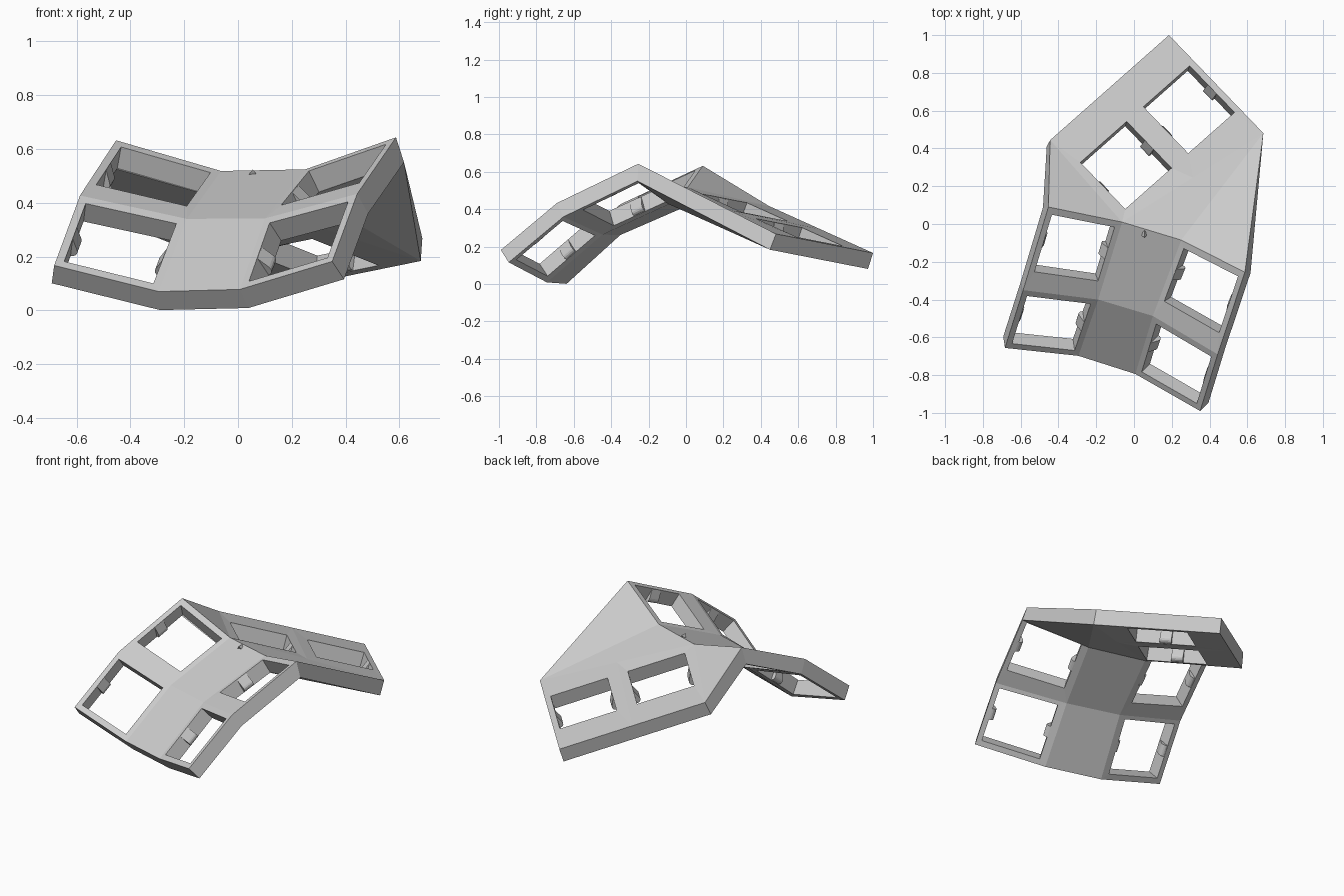
import bpy, bmesh, math
from mathutils import Vector as V, Matrix

if "Cube" in bpy.data.objects:
    bpy.data.objects.remove(bpy.data.objects["Cube"])

THICK = 0.09
grey = bpy.data.materials.new("plain_grey")
grey.use_nodes = True
COLOUR = (0.6, 0.6, 0.6, 1)
grey.diffuse_color = COLOUR
grey.node_tree.nodes["Principled BSDF"].inputs["Base Color"].default_value = COLOUR


def finish(bm, name):
    mesh = bpy.data.meshes.new(name)
    bm.to_mesh(mesh)
    bm.free()
    mesh.materials.append(grey)
    ob = bpy.data.objects.new(name, mesh)
    bpy.context.collection.objects.link(ob)
    return ob


# Column edges, front to back: outer and inner edge of each column
left_out = [V((-.683, -.656, .167)), V((-.587, -.35, .427)), V((-.453, .09, .632))]
left_in = [V((-.294, -.698, .07)), V((-.19, -.40, .34)), V((-.063, .01, .518))]
right_in = [V((.007, -.794, .078)), V((.1, -.487, .342)), V((.25, -.085, .524))]
right_out = [V((.35, -.99, .182)), V((.443, -.69, .433)), V((.587, -.255, .643))]

# Rear plate corners
rear_left, rear_back, rear_right = V((-.444, .444, .417)), V((.185, 1, .166)), V((.685, .481, .268))
u, v = rear_back - rear_left, rear_right - rear_back
mid_out = (rear_left + rear_back) / 2
mid_in = (left_in[2] + rear_right) / 2

shell, nubs = bmesh.new(), bmesh.new()
cache = {}


def vert(p):
    key = tuple(round(c, 4) for c in p)
    if key not in cache:
        cache[key] = shell.verts.new(p)
    return cache[key]


def face(*pts):
    shell.faces.new([vert(p) for p in pts])


def nub(mid, inward, up):
    """Clip bump: a rounded wedge on a hole wall."""
    side = up.cross(inward).normalized()
    up = inward.cross(side).normalized()
    r, drop = 0.024, THICK - 0.026
    prof = [(-.01, -.004), (0, -.004)]
    prof += [(r * math.cos(a), -drop + r * math.sin(a))
             for a in (math.radians(d) for d in range(25, -91, -23))]
    prof += [(-.01, -THICK)]
    ends = [[nubs.verts.new(mid + inward * x + up * z + side * w) for x, z in prof]
            for w in (-.034, .034)]
    nubs.faces.new(ends[0])
    nubs.faces.new(ends[1][::-1])
    for i in range(len(prof)):
        j = (i + 1) % len(prof)
        nubs.faces.new((ends[0][j], ends[0][i], ends[1][i], ends[1][j]))


def frame(outer, hole):
    """Four-sided border around a square opening; corners run counter-clockwise.
    Bumps sit on the second and fourth walls."""
    for i in range(4):
        j = (i + 1) % 4
        face(outer[i], outer[j], hole[j], hole[i])
    up = (hole[1] - hole[0]).cross(hole[3] - hole[0]).normalized()
    for i in (1, 3):
        j, k, l = (i + 1) % 4, (i + 2) % 4, (i + 3) % 4
        mid, opposite = (hole[i] + hole[j]) / 2, (hole[k] + hole[l]) / 2
        nub(mid, (opposite - mid).normalized(), up)


# Two columns of two openings
for a, b in ((left_out, left_in), (right_in, right_out)):
    for row, (s0, s1) in enumerate(((.085, .91), (.23, .92))):
        c = [a[row], b[row], b[row + 1], a[row + 1]]
        spot = lambda s, t: c[0].lerp(c[3], s).lerp(c[1].lerp(c[2], s), t)
        frame(c, [spot(s0, .075), spot(s0, .925), spot(s1, .925), spot(s1, .075)])

# Centre strip between the columns
for row in range(2):
    face(left_in[row], right_in[row], right_in[row + 1], left_in[row + 1])

# Rear plate with two openings
for a0, a1, outer in ((.04, .43, (rear_left, left_in[2], mid_in, mid_out)),
                      (.57, .96, (mid_out, mid_in, rear_right, rear_back))):
    hole = [rear_left + u * a + v * b for a, b in ((a0, .27), (a0, .745), (a1, .745), (a1, .27))]
    # start at the second corner so the bumps land on the end walls
    order = (3, 0, 1, 2)
    frame([outer[i] for i in order], [hole[i] for i in order])

# Webs joining the columns to the rear plate
face(left_out[2], left_in[2], rear_left)
face(left_in[2], right_in[2], mid_in)
face(mid_in, right_in[2], rear_right)
face(right_in[2], right_out[2], rear_right)

bmesh.ops.recalc_face_normals(shell, faces=shell.faces)
if sum(f.normal.z for f in shell.faces) < 0:
    bmesh.ops.reverse_faces(shell, faces=shell.faces)
bmesh.ops.recalc_face_normals(nubs, faces=nubs.faces)

plate = finish(shell, "switch_plate")
solid = plate.modifiers.new("thickness", "SOLIDIFY")
solid.thickness = THICK
solid.offset = -1
solid.use_even_offset = True
finish(nubs, "clip_nubs")

# Tiny spur on the ridge
spur = bmesh.new()
bmesh.ops.create_cone(spur, segments=3, radius1=.024, radius2=0, depth=.03, cap_ends=True,
                      matrix=Matrix.Translation((.055, -.06, .515)) @ Matrix.Rotation(.9, 4, 'X'))
finish(spur, "ridge_spur")
